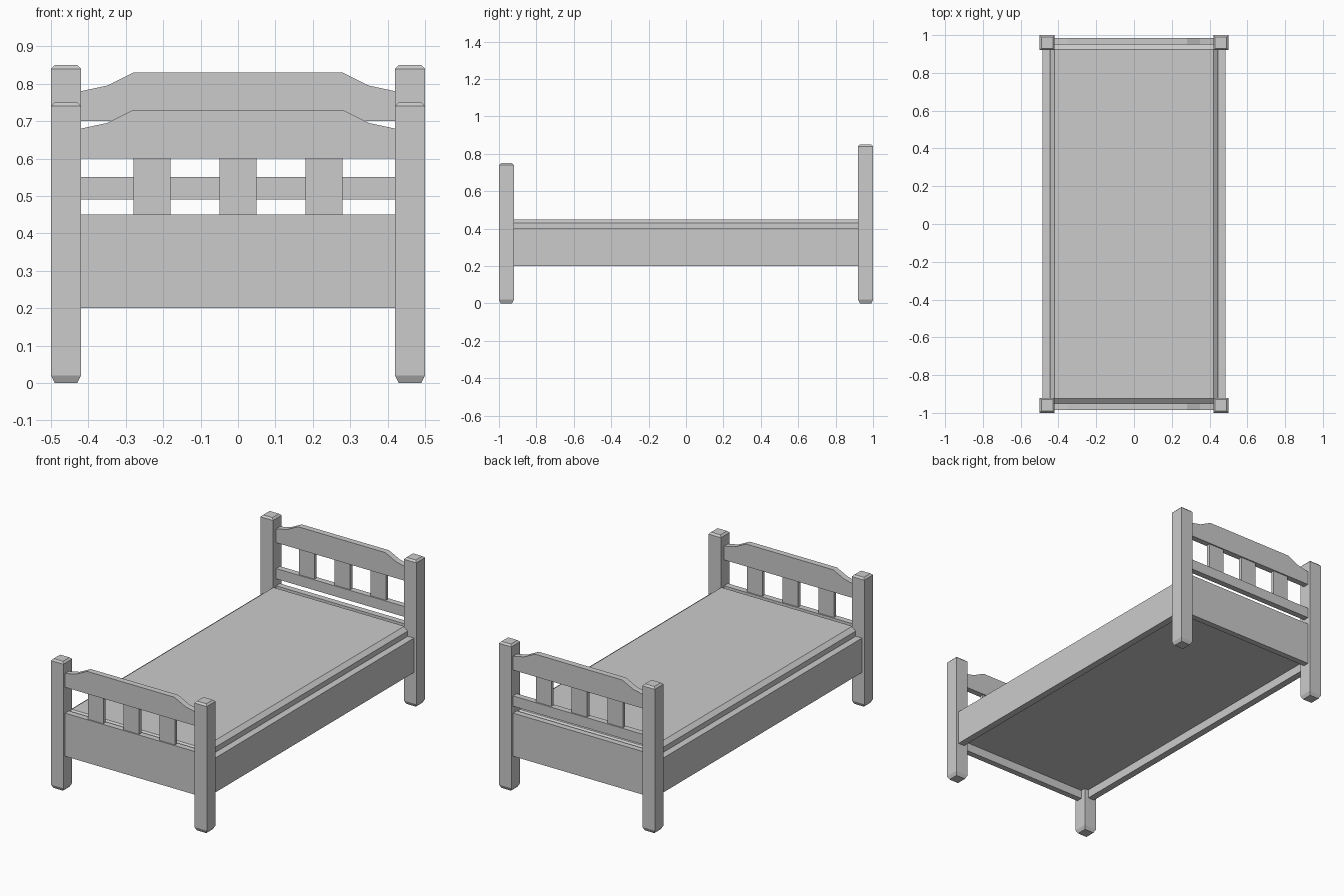
import bpy
import bmesh

cube = bpy.data.objects.get("Cube")
if cube:
    bpy.data.objects.remove(cube, do_unlink=True)

grey = bpy.data.materials.new("plain grey")
grey.use_nodes = True
GREY = (0.6, 0.6, 0.6, 1)
grey.diffuse_color = GREY
grey.node_tree.nodes["Principled BSDF"].inputs["Base Color"].default_value = GREY


def finish(name, bm):
    bmesh.ops.recalc_face_normals(bm, faces=bm.faces)
    mesh = bpy.data.meshes.new(name)
    bm.to_mesh(mesh)
    bm.free()
    mesh.materials.append(grey)
    obj = bpy.data.objects.new(name, mesh)
    bpy.context.collection.objects.link(obj)
    return obj


def stack(name, cx, cy, layers):
    """Solid made of rectangles (half x, half y, z) joined bottom to top."""
    bm = bmesh.new()
    rings = [[bm.verts.new((cx + sx * hx, cy + sy * hy, z))
              for sx, sy in ((-1, -1), (1, -1), (1, 1), (-1, 1))]
             for hx, hy, z in layers]
    bm.faces.new(rings[0])
    bm.faces.new(rings[-1])
    for low, high in zip(rings, rings[1:]):
        for i in range(4):
            j = (i + 1) % 4
            bm.faces.new((low[i], low[j], high[j], high[i]))
    return finish(name, bm)


def box(name, cx, cy, hx, hy, z0, z1):
    return stack(name, cx, cy, [(hx, hy, z0), (hx, hy, z1)])


def crest(name, y, half_depth, z):
    """Top rail with a raised middle and sloping shoulders."""
    half = [(0.42, 0), (0.42, 0.08), (0.35, 0.095), (0.28, 0.13)]
    outline = half + [(-x, h) for x, h in reversed(half)]
    bm = bmesh.new()
    face = bm.faces.new([bm.verts.new((x, y - half_depth, z + h)) for x, h in outline])
    new = bmesh.ops.extrude_face_region(bm, geom=[face])["geom"]
    bmesh.ops.translate(bm, vec=(0, 2 * half_depth, 0),
                        verts=[v for v in new if isinstance(v, bmesh.types.BMVert)])
    return finish(name, bm)


BOARD_Y = 0.967
BOARD_HALF = 0.0175

# Head and foot ends: posts, panel, crest rail and slats
for end, side, top, crest_z in (("head", 1, 0.85, 0.70), ("foot", -1, 0.75, 0.60)):
    y = side * BOARD_Y
    for hand, sx in (("left", 1), ("right", -1)):
        stack(f"{end}_post_{hand}", sx * 0.46, side * 0.96,
              [(0.03, 0.03, 0), (0.04, 0.04, 0.02),
               (0.04, 0.04, top - 0.01), (0.03, 0.03, top)])
    box(f"{end}_panel", 0, y, 0.42, BOARD_HALF, 0.20, 0.45)
    crest(f"{end}_crest_rail", y, BOARD_HALF, crest_z)
    for i, x in enumerate((-0.23, 0, 0.23)):
        box(f"{end}_slat_{i + 1}", x, y, 0.05, 0.01, crest_z - 0.15, crest_z)

# Lower rail under the headboard slats
box("head_lower_rail", 0, BOARD_Y, 0.42, BOARD_HALF, 0.49, 0.55)

# Side rails between the posts
for hand, sx in (("left", 1), ("right", -1)):
    box(f"side_rail_{hand}", sx * 0.465, 0, 0.02, 0.92, 0.20, 0.40)

# Mattress with a chamfered top edge
stack("mattress", 0, 0,
      [(0.445, 0.95, 0.25), (0.445, 0.95, 0.43), (0.42, 0.925, 0.45)])
